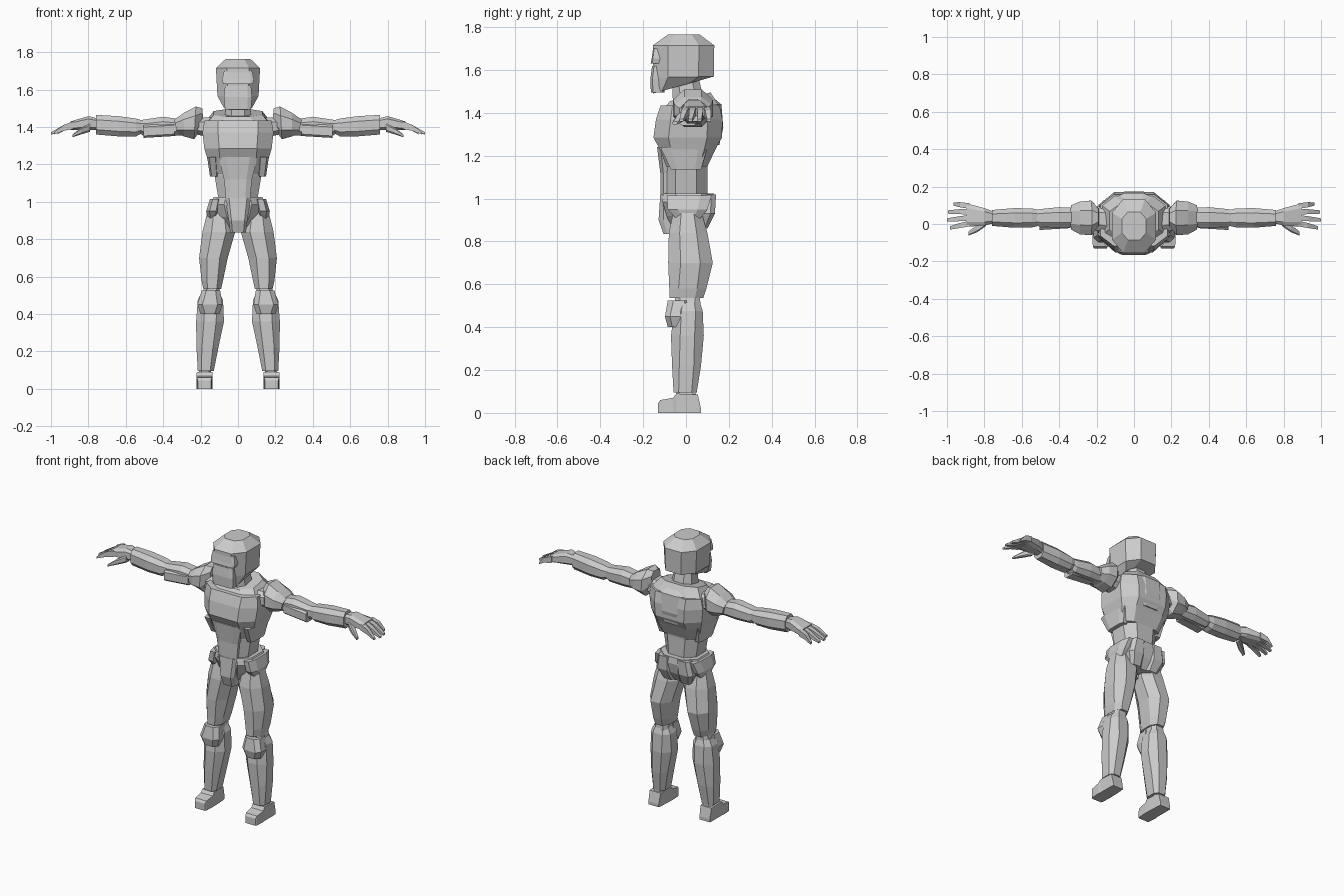
import bpy, bmesh


def loft(name, axis, rings, mirror=False):
    """Chamfered cross-sections along an axis, joined into a closed flat-faced shell.
    Ring: (t, a0, a1, b0, b1, chamfer). t may be (t at b0, t at b1) for a tilted ring.
    axis z: a=x, b=y.   axis x: a=y, b=z.   axis y: a=x, b=z."""
    bm = bmesh.new()
    loops = []
    for t, a0, a1, b0, b1, c in rings:
        ca, cb = (a1 - a0) * c, (b1 - b0) * c
        if c:
            pts = [(a0 + ca, b0), (a1 - ca, b0), (a1, b0 + cb), (a1, b1 - cb),
                   (a1 - ca, b1), (a0 + ca, b1), (a0, b1 - cb), (a0, b0 + cb)]
        else:
            pts = [(a0, b0), (a1, b0), (a1, b1), (a0, b1)]
        loop = []
        for a, b in pts:
            h = t
            if isinstance(t, tuple):
                h = t[0] + (t[1] - t[0]) * (b - b0) / (b1 - b0)
            co = {'z': (a, b, h), 'x': (h, a, b), 'y': (a, h, b)}[axis]
            loop.append(bm.verts.new(co))
        loops.append(loop)
    n = len(loops[0])
    for lo, hi in zip(loops, loops[1:]):
        for i in range(n):
            j = (i + 1) % n
            bm.faces.new((lo[i], lo[j], hi[j], hi[i]))
    bm.faces.new(loops[0])
    bm.faces.new(loops[-1])
    bmesh.ops.recalc_face_normals(bm, faces=bm.faces)
    me = bpy.data.meshes.new(name)
    bm.to_mesh(me)
    bm.free()
    ob = bpy.data.objects.new(name, me)
    bpy.context.collection.objects.link(ob)
    if mirror:
        ob.modifiers.new("Mirror", 'MIRROR').use_mirror_merge = False
    return ob


# Head: helmet, brow and face plate
loft("helmet", 'z', [
    ((1.49, 1.55), -.075, .075, -.155, .06, .2),
    ((1.565, 1.57), -.11, .11, -.155, .13, .25),
    (1.715, -.118, .118, -.155, .132, .25),
    (1.765, -.065, .065, -.085, .065, .25)])
loft("brow", 'z', [
    (1.63, -.08, .08, -.165, -.10, .1),
    (1.655, -.085, .085, -.16, -.10, .1),
    (1.70, -.075, .075, -.154, -.10, .1)])
loft("face_plate", 'z', [
    (1.495, -.07, .07, -.164, -.10, .15),
    (1.56, -.075, .075, -.166, -.10, .15),
    (1.62, -.07, .07, -.158, -.10, .15)])
loft("neck", 'z', [
    (1.43, -.075, .075, -.06, .09, .25),
    ((1.54, 1.56), -.06, .06, -.065, .06, .25)])

# Torso
loft("collar", 'z', [
    ((1.41, 1.44), -.17, .17, -.11, .15, .2),
    ((1.455, 1.495), -.13, .13, -.075, .115, .25)])
loft("chest", 'z', [
    (1.15, -.14, .14, -.09, .10, .2),
    (1.235, -.165, .165, -.125, .14, .2),
    (1.285, -.18, .18, -.152, .168, .22),
    (1.37, -.19, .19, -.14, .17, .22),
    (1.435, -.18, .18, -.118, .157, .2)])
loft("abdomen", 'z', [
    (1.02, -.105, .105, -.10, .10, .25),
    (1.14, -.125, .125, -.10, .10, .25),
    (1.25, -.13, .13, -.10, .11, .25)])
loft("belly_plate", 'z', [
    (1.02, -.065, .065, -.118, -.05, .2),
    (1.12, -.075, .075, -.12, -.05, .2),
    (1.24, -.105, .105, -.135, -.05, .2)])
loft("side_plate", 'z', [
    (1.135, .105, .15, -.07, .07, .2),
    (1.24, .11, .165, -.12, .10, .2)], True)
loft("back_plate", 'z', [
    (1.25, -.07, .07, .08, .155, .2),
    (1.33, -.085, .085, .08, .174, .2),
    (1.44, -.085, .085, .08, .165, .2),
    (1.48, -.06, .06, .06, .115, .2)])

# Pelvis
loft("pelvis", 'z', [
    (.86, -.06, .06, -.07, .085, .25),
    (.92, -.12, .12, -.09, .12, .25),
    (.985, -.148, .148, -.11, .135, .25),
    (1.025, -.13, .13, -.105, .13, .25)])
loft("crotch_plate", 'z', [
    (.835, -.042, .042, -.105, .02, .15),
    (.90, -.05, .05, -.128, .02, .15),
    (1.02, -.068, .068, -.12, -.03, .15)])
loft("hip_plate", 'z', [
    (.90, .11, .16, -.04, .06, .25),
    (.95, .10, .17, -.085, .10, .25),
    (1.015, .09, .15, -.09, .12, .25)], True)
loft("rear_plate", 'z', [
    (.86, .02, .10, .03, .10, .2),
    (.93, .02, .13, .03, .135, .2),
    (1.02, .02, .11, .03, .14, .2)], True)

# Legs
loft("thigh", 'z', [
    (.535, .09, .185, -.078, .08, .25),
    (.58, .08, .195, -.078, .095, .25),
    (.70, .055, .208, -.083, .125, .28),
    (.84, .015, .19, -.08, .10, .28),
    (.98, .05, .155, -.05, .06, .28)], True)
loft("knee_joint", 'z', [
    (.45, .095, .205, -.06, .07, .2),
    (.55, .10, .18, -.05, .065, .2)], True)
loft("knee_pad", 'z', [
    (.40, .10, .20, -.085, .0, .25),
    (.45, .083, .217, -.098, .02, .2),
    (.525, .095, .195, -.085, .02, .25)], True)
loft("shin", 'z', [
    (.095, .13, .215, -.058, .05, .22),
    (.22, .105, .222, -.065, .07, .25),
    (.36, .075, .224, -.07, .083, .28),
    (.475, .08, .215, -.055, .078, .25),
    (.515, .10, .195, -.04, .065, .25)], True)
loft("ankle", 'z', [
    (.06, .145, .21, -.045, .05, .2),
    (.12, .145, .205, -.045, .04, .2)], True)
loft("foot", 'y', [
    (-.13, .145, .215, 0, .045, 0),
    (-.12, .14, .22, 0, .06, 0),
    (-.06, .137, .223, 0, .07, 0),
    (-.045, .137, .22, 0, .09, 0),
    (.055, .142, .22, 0, .085, 0),
    (.07, .145, .218, 0, .02, 0)], True)

# Arms
loft("shoulder_joint", 'x', [
    (.13, -.05, .10, 1.34, 1.45, .25),
    (.22, -.03, .09, 1.36, 1.45, .25)], True)
loft("shoulder_pad", 'x', [
    ((.185, .19), -.01, .08, 1.40, 1.50, .25),
    ((.235, .225), -.06, .125, 1.335, 1.51, .28),
    ((.29, .29), -.055, .12, 1.35, 1.475, .28),
    ((.325, .34), -.03, .10, 1.365, 1.44, .25)], True)
loft("upper_arm", 'x', [
    (.30, -.015, .085, 1.355, 1.44, .25),
    (.40, -.02, .09, 1.35, 1.455, .25),
    (.50, -.015, .08, 1.35, 1.44, .25),
    (.54, -.005, .07, 1.375, 1.435, .25)], True)
loft("arm_plate", 'x', [
    (.34, -.022, .05, 1.352, 1.42, .15),
    (.505, -.032, .05, 1.342, 1.41, .15)], True)
loft("forearm", 'x', [
    (.51, -.01, .075, 1.37, 1.435, .25),
    (.545, -.018, .083, 1.35, 1.445, .25),
    (.64, -.02, .085, 1.35, 1.458, .25),
    (.758, -.01, .075, 1.36, 1.465, .25)], True)

# Hands
loft("palm", 'x', [
    (.745, .005, .065, 1.385, 1.445, .2),
    (.80, -.008, .085, 1.385, 1.458, .2),
    (.895, -.015, .11, 1.385, 1.43, .2)], True)
loft("thumb", 'x', [
    (.79, -.01, .03, 1.375, 1.42, .2),
    (.84, -.045, -.005, 1.36, 1.395, .2),
    (.885, -.062, -.04, 1.345, 1.36, .2)], True)
for i, (y, tip, ty) in enumerate([(-.013, .985, -.03), (.018, 1.0, .012),
                                  (.05, .995, .055), (.081, .965, .098)]):
    loft(f"finger_{i + 1}", 'x', [
        (.88, y, y + .03, 1.39, 1.43, 0),
        (.93, (y + ty) / 2, (y + ty) / 2 + .027, 1.38, 1.412, 0),
        (tip, ty, ty + .018, 1.36, 1.372, 0)], True)
